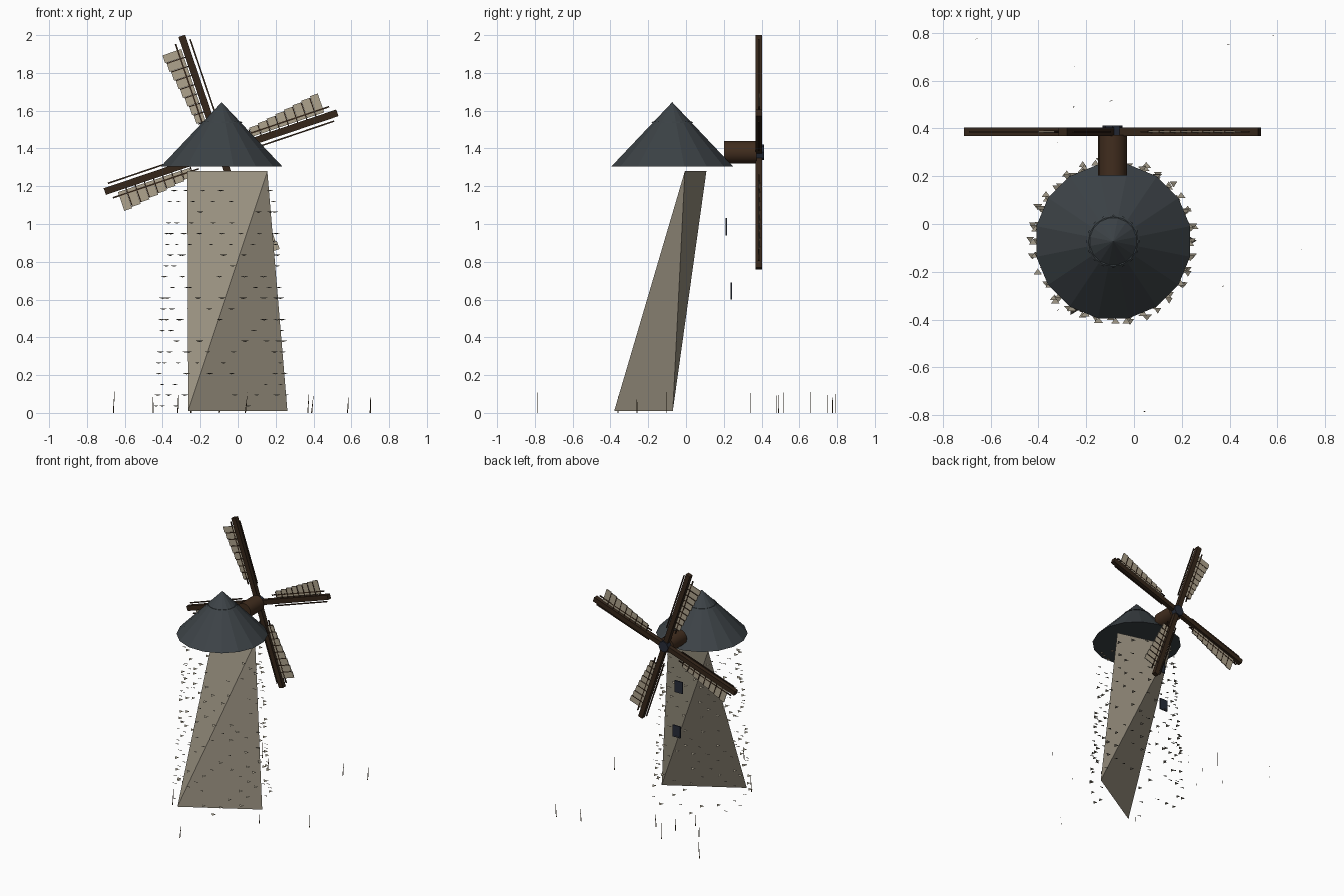
import bpy, bmesh, math, random
from mathutils import Matrix, Vector

if "Cube" in bpy.data.objects:
    bpy.data.objects.remove(bpy.data.objects["Cube"])

random.seed(4)
CX, CY = -0.087, -0.073          # tower axis
HUB = Vector((-0.09, 0.386, 1.38))


def material(name, rgb):
    m = bpy.data.materials.new(name)
    m.diffuse_color = (*rgb, 1)
    m.use_nodes = True
    m.node_tree.nodes["Principled BSDF"].inputs["Base Color"].default_value = m.diffuse_color
    return m


STONE = material("stone", (0.31, 0.275, 0.21))
SLATE = material("slate", (0.045, 0.055, 0.062))
WOOD = material("wood", (0.052, 0.026, 0.013))
SPAR = material("dark_wood", (0.035, 0.019, 0.010))
CLOTH = material("cloth", (0.43, 0.37, 0.27))
DARK = material("dark_metal", (0.02, 0.025, 0.04))
GRASS = material("dry_grass", (0.12, 0.08, 0.04))


def finish(name, bm, mat, fix=True):
    if fix:
        bmesh.ops.recalc_face_normals(bm, faces=bm.faces)
    me = bpy.data.meshes.new(name)
    bm.to_mesh(me)
    bm.free()
    me.materials.append(mat)
    ob = bpy.data.objects.new(name, me)
    bpy.context.collection.objects.link(ob)
    return ob


def box(bm, lo, hi, xf=Matrix()):
    lo, hi = Vector(lo), Vector(hi)
    m = xf @ Matrix.Translation((lo + hi) / 2) @ Matrix.Diagonal((*(hi - lo), 1))
    bmesh.ops.create_cube(bm, size=1, matrix=m)


def cone(bm, n, r1, r2, depth, xf):
    bmesh.ops.create_cone(bm, cap_ends=True, segments=n, radius1=r1,
                          radius2=r2, depth=depth, matrix=xf)


# tower: two crossed edges, bottom and top, joined into a twisted wedge
bm = bmesh.new()
a, b, c, d = [bm.verts.new(p) for p in (
    (-0.265, -0.38, 0.01), (0.262, -0.07, 0.01),
    (-0.27, 0.108, 1.28), (0.156, -0.006, 1.28))]
for f in ((a, b, d), (a, d, c), (b, c, d), (a, c, b)):
    bm.faces.new(f)
finish("tower", bm, STONE)

# loose stone chips in courses around the tower axis
bm = bmesh.new()
for row in range(21):
    z = 0.04 + row * 0.057
    r = 0.35 - 0.075 * z / 1.18
    for k in range(16):
        if random.random() < 0.38:
            continue
        t = math.tau * (k + 0.5 * (row % 2) + random.uniform(-0.1, 0.1)) / 16
        x, y = CX + r * math.cos(t), CY + r * math.sin(t)
        w = random.uniform(0.015, 0.021)
        s = random.choice((-1, 1))
        bm.faces.new([bm.verts.new(p) for p in (
            (x - w, y + 0.011 * s, z), (x, y - 0.013 * s, z - 0.007), (x + w, y + 0.011 * s, z))])
finish("stone_chips", bm, STONE, False)

# conical roof and the thin band near its peak
bm = bmesh.new()
cone(bm, 16, 0.328, 0, 0.34, Matrix.Translation((CX, CY, 1.475))
     @ Matrix.Rotation(math.pi / 16, 4, 'Z'))
finish("roof", bm, SLATE)
bm = bmesh.new()
cone(bm, 16, 0.112, 0.104, 0.008, Matrix.Translation((CX, CY, 1.538)))
finish("roof_band", bm, SLATE)

# axle and hub cap, both pointing to the back
along_y = Matrix.Rotation(-math.pi / 2, 4, 'X')
bm = bmesh.new()
cone(bm, 16, 0.06, 0.06, 0.17, Matrix.Translation((HUB.x, 0.287, HUB.z)) @ along_y)
axle = finish("axle", bm, WOOD)
for p in axle.data.polygons:
    p.use_smooth = len(p.vertices) == 4
bm = bmesh.new()
cone(bm, 8, 0.042, 0.042, 0.045, Matrix.Translation((HUB.x, 0.39, HUB.z)) @ along_y)
finish("hub_cap", bm, DARK)

# four sails: spar, two side rails, cross bars and cloth panels
frame, cloth = bmesh.new(), bmesh.new()
for i in range(4):
    xf = Matrix.Translation(HUB) @ Matrix.Rotation(-math.radians(18.7 + 90 * i), 4, 'Y')
    box(frame, (0, -0.0175, -0.0185), (0.65, 0.0175, 0.0185), xf)
    for v in (-0.036, 0.045):
        box(frame, (0.14, -0.004, v - 0.004), (0.62, 0.004, v + 0.004), xf)
    for k in range(8):
        u = 0.18 + 0.051 * k
        out = 0.075 + 0.055 * k / 7
        box(cloth, (u + 0.004, -0.003, 0.025), (u + 0.048, 0.003, out), xf)
        box(frame, (u - 0.003, -0.005, 0.0), (u + 0.003, 0.005, out - 0.008), xf)
finish("sail_frames", frame, SPAR)
finish("sail_cloth", cloth, CLOTH)

# two back windows
bm = bmesh.new()
for y, z in ((0.212, 0.985), (0.239, 0.645)):
    box(bm, (CX - 0.032, y - 0.004, z - 0.046), (CX + 0.036, y + 0.004, z + 0.046))
finish("windows", bm, DARK)

# sparse blades of dry grass
bm = bmesh.new()
spots = ((-0.66, 0.775), (-0.25, 0.66), (0.39, 0.75), (0.58, 0.79), (-0.25, 0.49),
         (-0.1, 0.515), (-0.32, 0.34), (0.70, -0.105), (0.37, -0.26),
         (0.04, -0.785), (-0.32, -0.36), (-0.45, 0.48))
for x, y in spots:
    h, lean = random.uniform(0.1, 0.13), random.uniform(-0.012, 0.012)
    p = [bm.verts.new(q) for q in (
        (x - 0.003, y - 0.002, 0), (x + 0.003, y + 0.002, 0),
        (x + lean / 2 + 0.002, y + 0.002, h / 2), (x + lean, y, h))]
    bm.faces.new(p)
finish("grass_blades", bm, GRASS, False)
